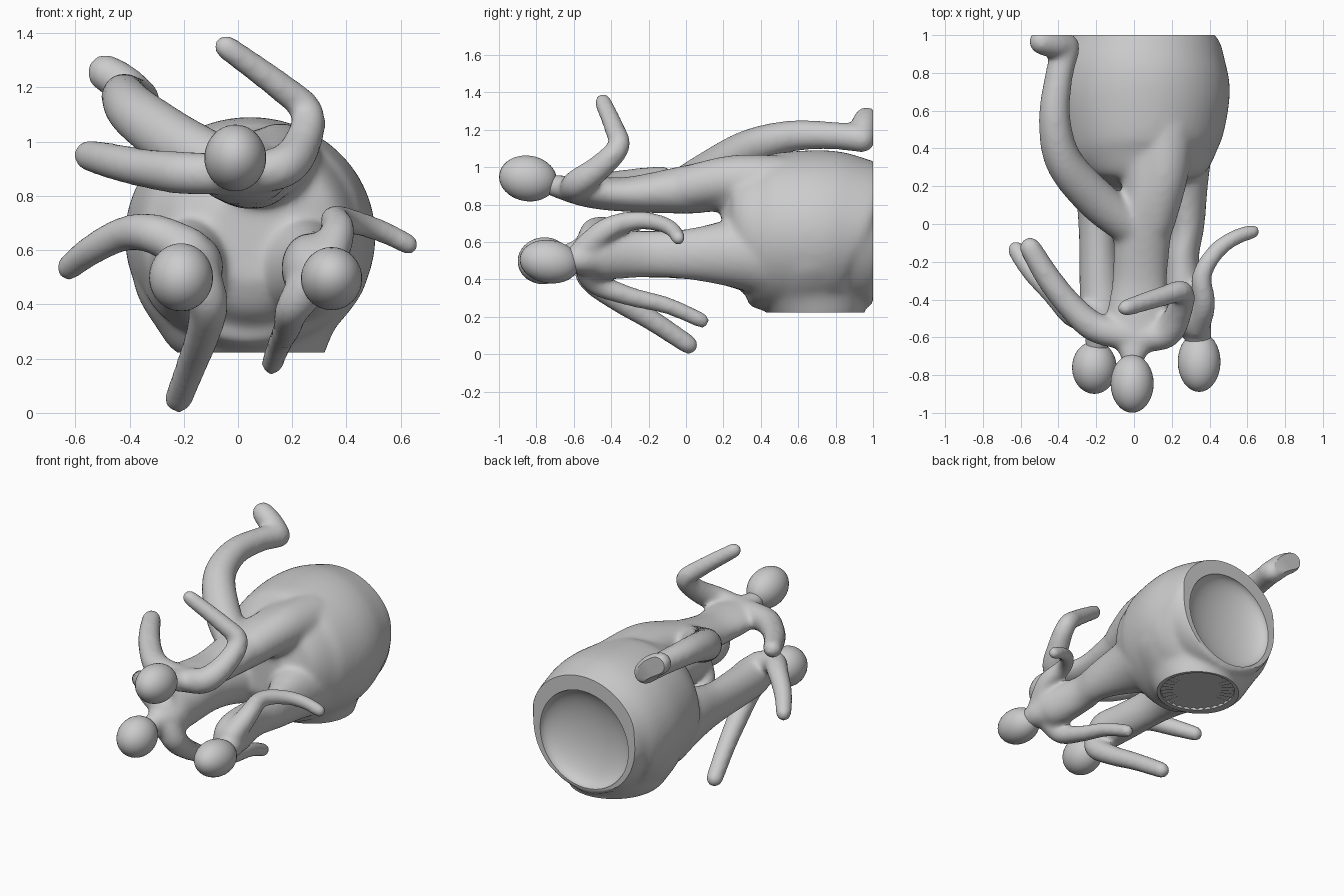
import bpy, bmesh, math
from mathutils import Vector, Matrix

if "Cube" in bpy.data.objects:
    bpy.data.objects.remove(bpy.data.objects["Cube"])


def obj_from(bm, name):
    bmesh.ops.recalc_face_normals(bm, faces=bm.faces)
    me = bpy.data.meshes.new(name)
    bm.to_mesh(me)
    bm.free()
    ob = bpy.data.objects.new(name, me)
    bpy.context.collection.objects.link(ob)
    return ob


def ellipsoid(bm, c, r, u=24, v=16):
    bmesh.ops.create_uvsphere(bm, u_segments=u, v_segments=v, radius=1,
                              matrix=Matrix.Translation(c) @ Matrix.Diagonal((*r, 1)))


def spline(pts, n=6):
    """Smooth path through points of (x, y, z, width radius, height radius)."""
    p = [pts[0]] + pts + [pts[-1]]
    out = []
    for i in range(1, len(p) - 2):
        for k in range(n):
            t = k / n
            out.append([0.5 * (2 * b + (c - a) * t + (2 * a - 5 * b + 4 * c - d) * t * t
                               + (3 * b - a - 3 * c + d) * t ** 3)
                        for a, b, c, d in zip(p[i - 1], p[i], p[i + 1], p[i + 2])])
    return out + [list(pts[-1])]


def loft(bm, pts, seg=24, caps=True, grow=.005):
    """Tube of elliptical rings, with rounded ends; grow offsets the later softening."""
    pts = [tuple(q) if len(q) == 5 else (*q, q[3]) for q in pts]
    pts = [(*q[:3], q[3] + grow, q[4] + grow) for q in pts]
    path = spline(pts)
    u, rings = None, []
    for i, q in enumerate(path):
        a, b = path[max(i - 1, 0)], path[min(i + 1, len(path) - 1)]
        t = (Vector(b[:3]) - Vector(a[:3])).normalized()
        if u is None:
            u = Vector((1, 0, 0)) if abs(t.x) < 0.8 else Vector((0, 0, 1))
        u = (u - t * u.dot(t)).normalized()
        w = t.cross(u)
        rings.append([bm.verts.new(Vector(q[:3]) + u * q[3] * math.cos(s) + w * q[4] * math.sin(s))
                      for s in (2 * math.pi * k / seg for k in range(seg))])
    for r, s in zip(rings, rings[1:]):
        for k in range(seg):
            bm.faces.new((r[k], r[(k + 1) % seg], s[(k + 1) % seg], s[k]))
    bm.faces.new(rings[0])
    bm.faces.new(rings[-1])
    if caps:
        for q in (pts[0], pts[-1]):
            r = min(q[3:]) * 0.98
            ellipsoid(bm, q[:3], (r, r, r), 16, 10)


body = bmesh.new()

# pot lying along y, with its flattened underside
loft(body, [(.05, .19, .65, .16), (.05, .25, .65, .29), (.05, .33, .655, .37), (.045, .44, .65, .42),
            (.045, .65, .65, .46, .44), (.045, .8, .65, .455, .435), (.05, .91, .64, .425, .405),
            (.05, .97, .62, .39, .375), (.05, 1.04, .61, .35, .35)], 48, False, 0)
loft(body, [(.045, .68, .6, .45, .4), (.045, .68, .45, .42, .36), (.05, .69, .33, .345, .315),
            (.06, .7, .23, .27, .26), (.06, .7, .15, .22, .22)], 48, False, 0)

# upper figure: torso, sunken leg, raised leg, foot, two arms
loft(body, [(.1, .42, .85, .24, .2), (.09, .2, .9, .15, .14), (.05, 0, .88, .15, .125),
            (.03, -.3, .855, .14, .09), (.02, -.5, .865, .16, .08), (0, -.63, .885, .10, .065),
            (-.01, -.74, .91, .045, .05)])
loft(body, [(.1, 0, .89, .11), (.15, .25, .93, .13), (.16, .5, .9, .16)])
loft(body, [(-.01, -.02, .89, .1), (-.2, .13, .98, .105), (-.37, .33, 1.1, .095),
            (-.42, .55, 1.165, .08), (-.40, .77, 1.17, .07), (-.36, .93, 1.155, .07)])
loft(body, [(-.36, .94, 1.15, .07), (-.42, .95, 1.21, .07), (-.49, .965, 1.255, .065)])
loft(body, [(.0, -.6, .88, .07), (-.2, -.55, .885, .075), (-.33, -.44, .9, .068),
            (-.45, -.29, .925, .063), (-.55, -.125, .95, .054)])
loft(body, [(.02, -.6, .88, .07), (.17, -.58, .91, .075), (.24, -.46, 1.0, .065),
            (.255, -.36, 1.11, .056), (.16, -.38, 1.2, .05), (-.045, -.445, 1.35, .042)])

# left figure: torso, raised arm, lowered arm
loft(body, [(-.12, .45, .52, .24, .22), (-.17, .25, .54, .15, .18), (-.19, 0, .535, .1, .13),
            (-.18, -.3, .535, .105, .12), (-.17, -.48, .54, .11, .12), (-.19, -.58, .53, .07, .08),
            (-.2, -.68, .52, .05, .05)])
loft(body, [(-.18, -.5, .6, .08), (-.31, -.48, .66, .07), (-.42, -.37, .66, .06),
            (-.54, -.25, .6, .052), (-.625, -.135, .535, .044)])
loft(body, [(-.15, -.52, .5, .085), (-.11, -.5, .4, .07), (-.13, -.36, .29, .06),
            (-.17, -.18, .18, .053), (-.22, .015, .05, .048)])

# right figure: torso, raised arm, lowered arm
loft(body, [(.19, .45, .54, .26, .24), (.24, .25, .54, .16, .18), (.28, 0, .535, .09, .13),
            (.255, -.2, .535, .085, .12), (.28, -.45, .53, .11, .125), (.33, -.56, .51, .08, .08),
            (.345, -.66, .5, .05, .05)])
loft(body, [(.33, -.54, .56, .07), (.37, -.42, .67, .058), (.36, -.27, .715, .048),
            (.44, -.14, .7, .042), (.54, -.07, .665, .038), (.63, -.04, .62, .036)])
loft(body, [(.26, -.52, .47, .075), (.2, -.48, .38, .06), (.18, -.3, .31, .048),
            (.155, -.1, .26, .042), (.125, .085, .18, .038)])

sculpture = obj_from(body, "pot_with_three_figures")


# cutters: flat open end, flat base, hollow mouth, ribbed recess in the underside
def cutter(name, build):
    bm = bmesh.new()
    build(bm)
    ob = obj_from(bm, name)
    ob.hide_render = True
    return ob


def box(lo, hi):
    lo, hi = Vector(lo), Vector(hi)
    return lambda bm: bmesh.ops.create_cube(
        bm, size=1, matrix=Matrix.Translation((lo + hi) / 2) @ Matrix.Diagonal((*(hi - lo), 1)))


def ribbed_disc(bm):
    n, c = 64, Vector((.06, .7, 0))
    rim = [[bm.verts.new(c + Vector((r * math.cos(a), r * math.sin(a), z if k % 2 else z2)))
            for k in range(n) for a in [2 * math.pi * k / n]]
           for r, z, z2 in ((.235, .1, .1), (.235, .228, .24), (.1, .236, .236))]
    for lo, hi in zip(rim, rim[1:]):
        for k in range(n):
            j = (k + 1) % n
            bm.faces.new((lo[k], lo[j], hi[j]))
            bm.faces.new((lo[k], hi[j], hi[k]))
    bm.faces.new(rim[0])
    bm.faces.new(rim[-1])


cutters = [cutter("end_cutter", box((-1, 1, -.5), (1, 1.3, 2))),
           cutter("base_cutter", box((-.35, .3, -.2), (.5, 1.2, .222))),
           cutter("mouth_cutter", lambda bm: ellipsoid(bm, (.05, 1.0, .615), (.325, .12, .32), 48, 24)),
           cutter("recess_cutter", ribbed_disc)]

# fuse the parts into one smooth skin, then cut
m = sculpture.modifiers.new("fuse", 'REMESH')
m.mode = 'VOXEL'
m.voxel_size = .014
m = sculpture.modifiers.new("soften", 'SMOOTH')
m.factor = .5
m.iterations = 20
for c in cutters:
    m = sculpture.modifiers.new(c.name, 'BOOLEAN')
    m.operation = 'DIFFERENCE'
    m.solver = 'EXACT'
    m.object = c


def select(ob):
    bpy.ops.object.select_all(action='DESELECT')
    ob.select_set(True)
    bpy.context.view_layer.objects.active = ob


select(sculpture)
bpy.ops.object.convert(target='MESH')
bpy.ops.object.shade_smooth_by_angle(angle=math.radians(35))
for c in cutters:
    bpy.data.objects.remove(c)

# heads
for name, c, r, tilt in (("upper_head", (-.01, -.845, .94), (.114, .155, .122), -.15),
                         ("left_head", (-.21, -.76, .5), (.118, .14, .125), .1),
                         ("right_head", (.345, -.73, .495), (.113, .16, .115), -.15)):
    bm = bmesh.new()
    ellipsoid(bm, (0, 0, 0), r, 32, 20)
    head = obj_from(bm, name)
    head.location = c
    head.rotation_euler.x = tilt
    select(head)
    bpy.ops.object.shade_smooth_by_angle(angle=math.radians(35))
